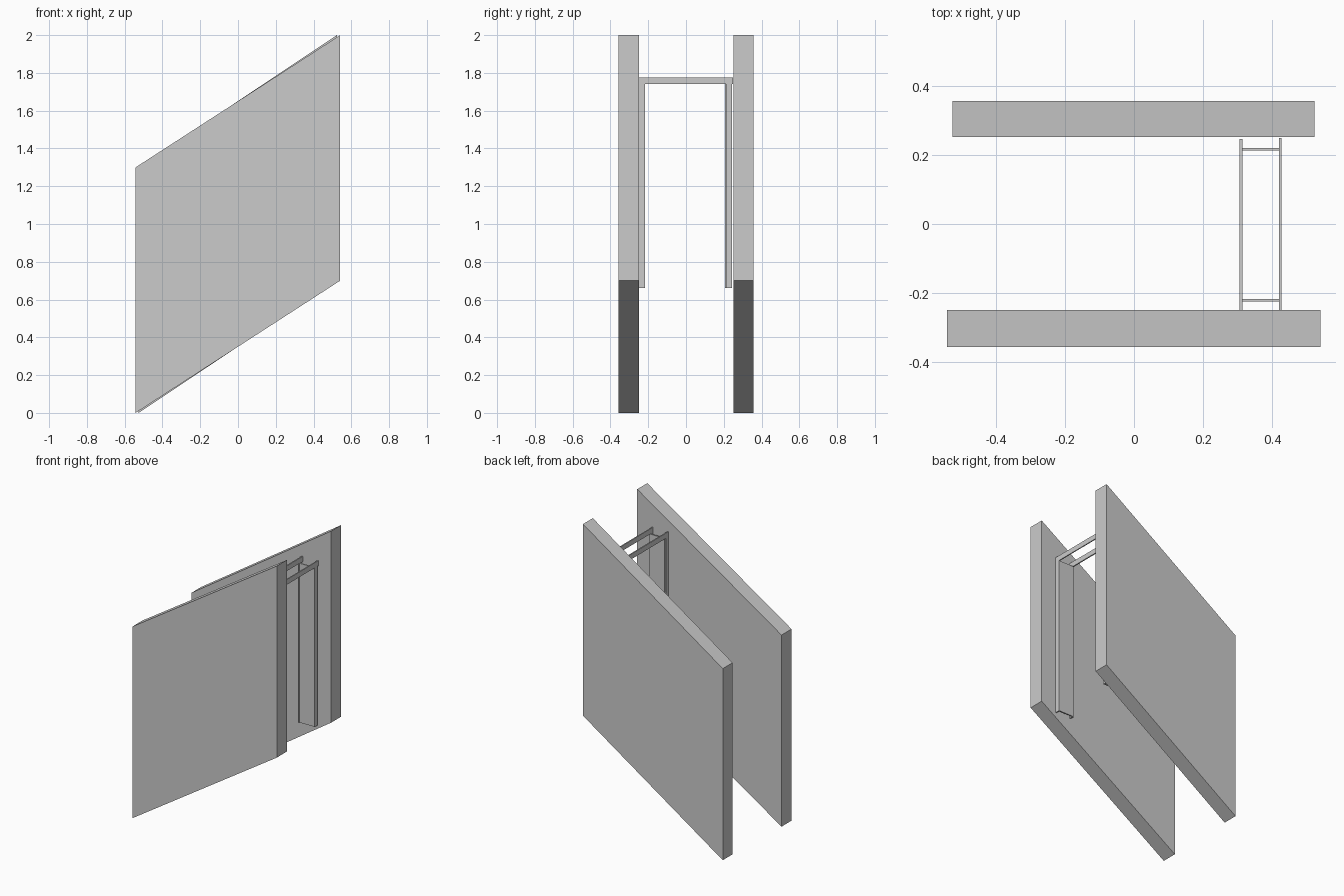
import bpy, bmesh

if "Cube" in bpy.data.objects:
    bpy.data.objects.remove(bpy.data.objects["Cube"])


def extrude_y(name, profile, y0, y1):
    """Solid from an (x, z) profile swept from y0 to y1."""
    bm = bmesh.new()
    face = bm.faces.new([bm.verts.new((x, y0, z)) for x, z in profile])
    out = bmesh.ops.extrude_face_region(bm, geom=[face])
    verts = [v for v in out["geom"] if isinstance(v, bmesh.types.BMVert)]
    bmesh.ops.translate(bm, verts=verts, vec=(0, y1 - y0, 0))
    bmesh.ops.recalc_face_normals(bm, faces=bm.faces)
    mesh = bpy.data.meshes.new(name)
    bm.to_mesh(mesh)
    bm.free()
    obj = bpy.data.objects.new(name, mesh)
    bpy.context.collection.objects.link(obj)
    return obj


def box(name, x0, x1, y0, y1, z0, z1):
    return extrude_y(name, [(x0, z0), (x1, z0), (x1, z1), (x0, z1)], y0, y1)


def wall(name, x0, x1, y0, y1):
    # Slanted side wall: vertical ends, sloping top and bottom
    return extrude_y(name, [(x0, 0), (x1, 0.70), (x1, 2.0), (x0, 1.30)], y0, y1)


wall("front_wall", -0.542, 0.541, -0.357, -0.25)
wall("back_wall", -0.526, 0.523, 0.252, 0.357)

# Door frame made of thin plates: x ranges of the inner and outer plates
INNER, OUTER = (0.306, 0.314), (0.421, 0.428)
Z0, Z1, Z2 = 0.66, 1.74, 1.775

# Lintel rails spanning between the walls
box("lintel_rail_inner", *INNER, -0.254, 0.246, Z1, Z2)
box("lintel_rail_outer", *OUTER, -0.25, 0.25, Z1, Z2)

# Channel posts: a web facing the opening, flanges towards the wall
box("front_post_web", INNER[1], OUTER[0], -0.225, -0.217, Z0, Z1)
box("front_post_flange_inner", *INNER, -0.254, -0.222, Z0, Z1)
box("front_post_flange_outer", *OUTER, -0.25, -0.217, Z0, Z1)
box("back_post_web", INNER[1], OUTER[0], 0.213, 0.221, Z0, Z1)
box("back_post_flange_inner", *INNER, 0.206, 0.238, Z0, Z1)
box("back_post_flange_outer", *OUTER, 0.211, 0.243, Z0, Z1)
